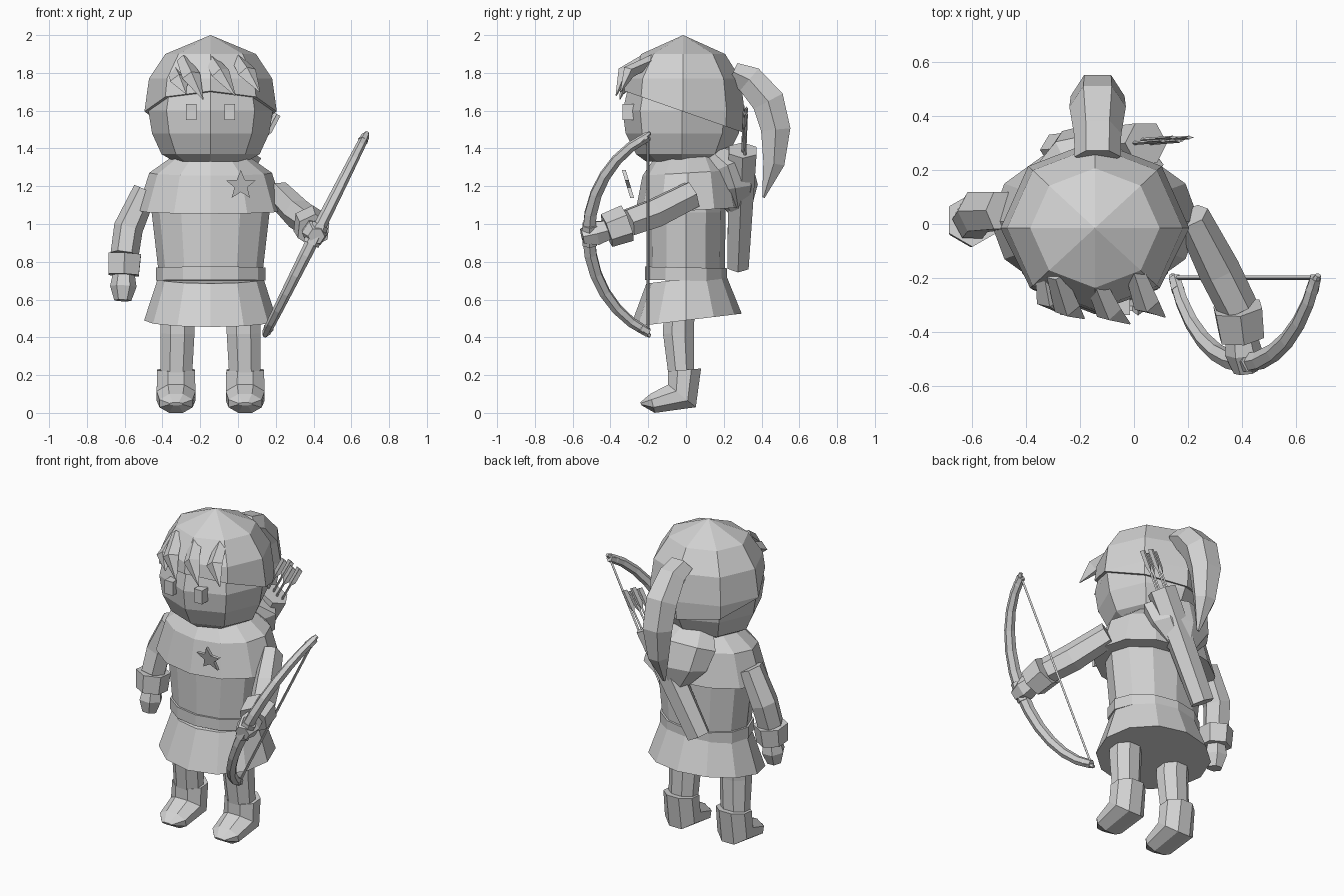
import bpy, bmesh, math
from mathutils import Vector as V

if "Cube" in bpy.data.objects:
    bpy.data.objects.remove(bpy.data.objects["Cube"])

CX = -0.145  # body centre line
grey = bpy.data.materials.new("light grey")
grey.diffuse_color = (0.65, 0.65, 0.65, 1)
grey.use_nodes = True
grey.node_tree.nodes["Principled BSDF"].inputs["Base Color"].default_value = grey.diffuse_color


def finish(name, bm):
    bmesh.ops.remove_doubles(bm, verts=bm.verts, dist=0.0005)
    bmesh.ops.recalc_face_normals(bm, faces=bm.faces)
    me = bpy.data.meshes.new(name)
    bm.to_mesh(me)
    bm.free()
    me.materials.append(grey)
    ob = bpy.data.objects.new(name, me)
    bpy.context.collection.objects.link(ob)
    return ob


def loft(rings):
    """Skin a list of equal-length point rings and cap both ends."""
    bm = bmesh.new()
    vs = [[bm.verts.new(p) for p in r] for r in rings]
    n = len(vs[0])
    for a, b in zip(vs, vs[1:]):
        for i in range(n):
            j = (i + 1) % n
            bm.faces.new((a[i], a[j], b[j], b[i]))
    bm.faces.new(vs[0])
    bm.faces.new(vs[-1])
    return bm


def oval(c, u, v, n, turn=0.0):
    """Ring of n points around c, spanned by half-axes u and v."""
    c, u, v = V(c), V(u), V(v)
    return [c + u * math.cos(t) + v * math.sin(t)
            for t in (2 * math.pi * i / n + turn for i in range(n))]


def lathe(profile, n, cy=0.0, tilt=0.0):
    """Upright rings (z, rx, ry) on the body axis; tilt slopes z along y."""
    rings = []
    for z, rx, ry in profile:
        r = oval((CX, cy, z), (rx, 0, 0), (0, ry, 0), n)
        rings.append([V((p.x, p.y, p.z + tilt * p.y)) for p in r])
    return loft(rings)


def tube(path, n=6, side=(1, 0, 0), turn=0.0):
    """Tube along [(centre, half width along side, half depth)]."""
    rings = []
    pts = [V(p[0]) for p in path]
    for i, (c, a, b) in enumerate(path):
        d = (pts[min(i + 1, len(pts) - 1)] - pts[max(i - 1, 0)]).normalized()
        u = V(side)
        u = (u - d * u.dot(d)).normalized()
        rings.append(oval(c, u * a, d.cross(u) * b, n, turn))
    return loft(rings)


# Head and hair cap
finish("face", lathe([(1.33, .19, .19), (1.37, .26, .245), (1.48, .31, .30), (1.6, .33, .315),
                      (1.75, .30, .28)], 8, -0.02))
bm = lathe([(2.0, .0003, .0003), (1.9, .24, .222), (1.77, .326, .303), (1.6, .35, .325),
            (1.38, .33, .31)], 8, -0.015)
cut = bmesh.ops.bisect_plane(bm, geom=bm.verts[:] + bm.edges[:] + bm.faces[:],
                             plane_co=(0, 0, 1.59), plane_no=(0, .35, 1), clear_inner=True)
rim = [e for e in cut["geom_cut"] if isinstance(e, bmesh.types.BMEdge)]
bmesh.ops.edgeloop_fill(bm, edges=rim)
finish("hair_cap", bm)

# Eyes: upright blocks set into the face
for s, label in ((-1, "left"), (1, "right")):
    x = CX + s * .102
    finish("eye_" + label, tube([((x, -.305, 1.55), .04, .045), ((x, -.305, 1.635), .04, .045)],
                                4, turn=math.pi / 4))

# Fringe locks sweeping to the right
locks = [((-.33, -.20, 1.80), (-.275, -.33, 1.69)), ((-.29, -.19, 1.87), (-.185, -.35, 1.66)),
         ((-.15, -.20, 1.88), (-.015, -.37, 1.68)), ((0.0, -.17, 1.87), (.115, -.345, 1.70))]
for i, (a, b) in enumerate(locks):
    mid = (V(a) + V(b)) / 2 + V((-.01, -.045 if i else -.02, .02))
    finish("fringe_lock_%d" % i, tube([(a, .035, .03), (mid, .05, .035), (b, .003, .003)], 4))

# Tail hanging from the back of the head
finish("hair_tail", tube([((-.135, .25, 1.805), .085, .06), ((-.135, .335, 1.765), .088, .088),
                          ((-.135, .435, 1.65), .105, .1), ((-.135, .475, 1.50), .1, .09),
                          ((-.135, .465, 1.32), .07, .065), ((-.135, .41, 1.14), .01, .008)], 6))

# Cape, tunic, belt and skirt
finish("cape", lathe([(1.38, .18, .16), (1.355, .205, .18), (1.27, .325, .24),
                      (1.07, .388, .28), (1.07, .30, .21)], 12, .01, .06))
finish("tunic", lathe([(1.2, .29, .20), (1.06, .312, .21), (.74, .275, .205)], 12))
finish("belt", lathe([(.77, .29, .218), (.70, .29, .218)], 12, 0, -.02))
finish("skirt", lathe([(.71, .28, .21), (.49, .352, .295)], 12, 0, .12))

# Hood lying on the back
finish("hood", loft([
    oval((-.13, .14, 1.38), (.16, 0, 0), (0, .09, .03), 8),
    oval((-.125, .22, 1.31), (.235, 0, 0), (0, .12, .05), 8),
    oval((-.125, .26, 1.19), (.20, 0, 0), (0, .12, .02), 8),
    oval((-.125, .28, 1.06), (.07, 0, 0), (0, .06, 0), 8)]))

# Star badge on the chest
rings = []
for off in (0, .02):
    r = []
    for i in range(10):
        rad, t = (.082, .036)[i % 2], math.pi / 2 + i * math.pi / 5
        h = rad * math.sin(t)
        r.append(V((.015 + rad * math.cos(t), -.315 - h * .3 + off, 1.205 + h)))
    rings.append(r)
finish("star_badge", loft(rings))

# Legs and boots
for s, label in ((-1, "left"), (1, "right")):
    x, bx = CX + s * .175, CX + s * .183
    finish("leg_" + label, tube([((x, -.035, .60), .1, .09), ((x, -.04, .42), .097, .088),
                                 ((bx, -.02, .14), .088, .07)], 8, turn=math.pi / 8))
    rings = []
    for (y0, z0), (y1, z1), w in [((-.095, .22), (.08, .235), .1), ((-.095, .15), (.052, .03), .103),
                                  ((-.19, .10), (-.165, 0), .088), ((-.243, .055), (-.235, .04), .035)]:
        c = V((bx, (y0 + y1) / 2, (z0 + z1) / 2))
        rings.append(oval(c, V((w, 0, 0)) * 1.08, V((0, y1 - y0, z1 - z0)) * .54, 8, math.pi / 8))
    finish("boot_" + label, loft(rings))

# Arms: (shoulder, elbow, wrist, cuff end, hand end)
arms = {"left": [(-.49, .05, 1.18), (-.58, .045, .98), (-.60, .015, .84), (-.605, .005, .73), (-.61, -.01, .595)],
        "right": [(.215, .03, 1.155), (.315, -.17, 1.055), (.385, -.31, 1.005), (.40, -.42, .965), (.415, -.55, .935)]}
for label, pts in arms.items():
    a, b, c, d, e = [V(p) for p in pts]
    side = (1, 0, 0) if label == "left" else (1, .3, 0)
    finish("arm_" + label, tube([(a, .065, .08), (b, .078, .085), (c, .075, .08)], 6, side))
    finish("cuff_" + label, tube([(c, .1, .1), (d, .092, .092)], 6, side, math.pi / 6))
    finish("hand_" + label, tube([(c.lerp(d, .8), .055, .055), (d.lerp(e, .45), .07, .072),
                                  (e, .045, .045)], 6, side))

# Bow: curved limbs in a slanted plane, nocks and string
grip, half = V((.412, -.2, .945)), V((.262, 0, .52))
across = V((half.z, 0, -half.x)).normalized()
path = []
for i in range(13):
    t = -1 + i / 6
    ang = t * 1.15  # arc flattened to the measured depth
    p = grip + half * (math.sin(ang) / math.sin(1.15))
    p.y -= .315 * (math.cos(ang) - math.cos(1.15)) / (1 - math.cos(1.15))
    w = .041 - .014 * abs(t)
    path.append((p, w * .85, w * .95))
finish("bow", tube(path, 6, across))
finish("bow_grip", tube([(grip + half * t + V((0, -.31, 0)), .044, .044) for t in (-.1, .1)], 6, across))
finish("bow_string", tube([(grip - half * .97, .008, .008), (grip + half * .97, .008, .008)], 4, across))
for s, label in ((-1, "lower"), (1, "upper")):
    tip = grip + half * s
    finish("nock_" + label, tube([(tip + V((0, -.045, 0)) - half * s * .05, .028, .026),
                                  (tip + V((0, .01, 0)) + half * s * .035, .012, .01)], 6, across))

# Quiver slung across the back
top, bottom = V((.045, .30, 1.39)), V((-.28, .275, .78))
axis = (top - bottom).normalized()
right = V((axis.z, 0, -axis.x)).normalized()
finish("quiver", tube([(bottom, .078, .065), (top, .088, .085)], 6, right))

# Arrows: thin shafts with flat feathers
for i in range(4):
    base = top + right * (.034 * (i - 1.5)) + V((0, .012 * (i % 2), 0))
    end = base + axis * (.23 + .015 * (i % 2))
    finish("arrow_shaft_%d" % i, tube([(base - axis * .1, .007, .007), (end, .007, .007)], 4, right))
    finish("arrow_feather_%d" % i, tube([(end - axis * .13, .008, .004), (end - axis * .1, .022, .005),
                                         (end, .022, .005)], 4, right))
